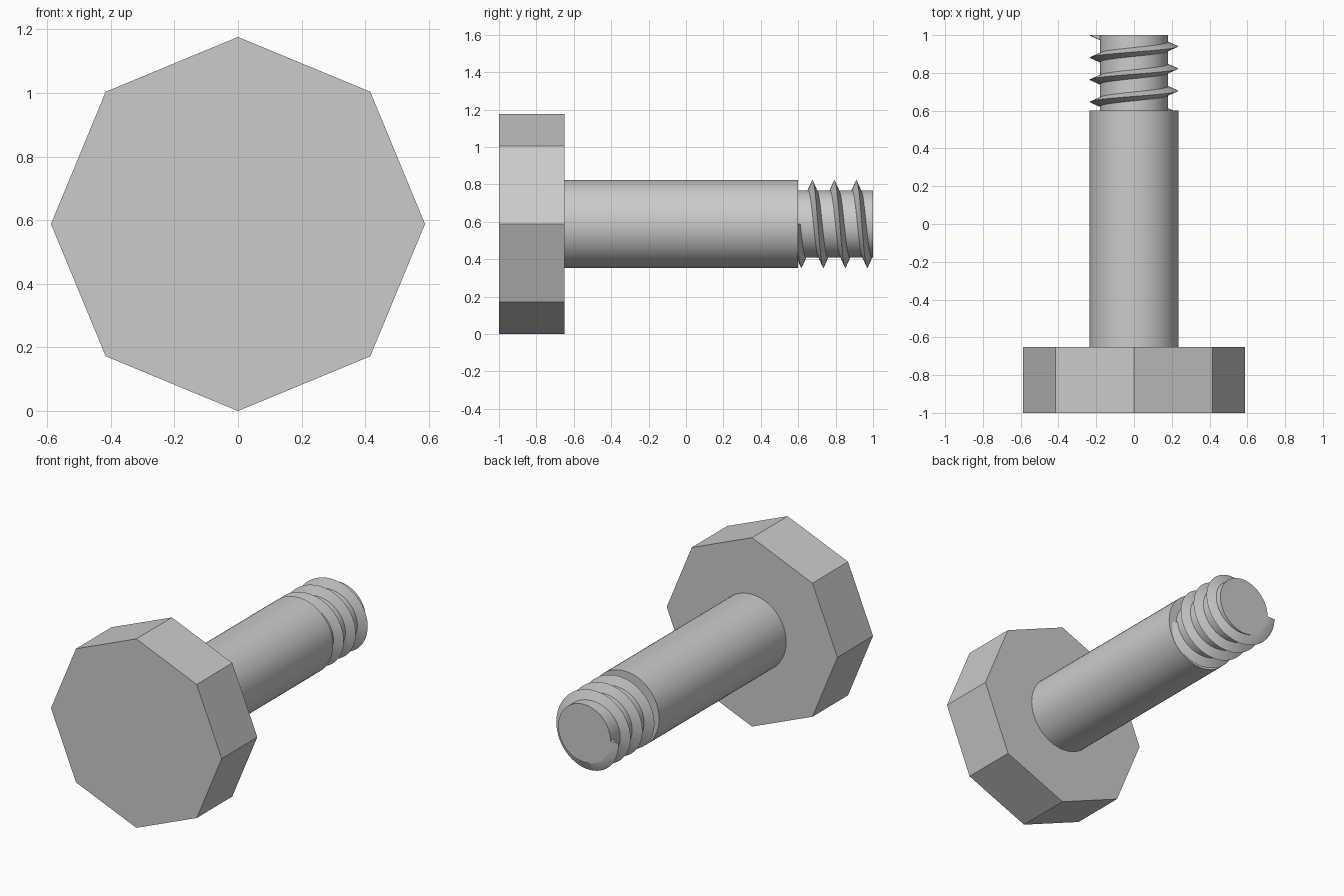
import bpy, bmesh
from math import pi, sin, cos, radians
from mathutils import Matrix

cube = bpy.data.objects.get("Cube")
if cube:
    bpy.data.objects.remove(cube, do_unlink=True)

AXIS_Z = 0.588        # height of the bolt's long axis
SHANK_END = 0.6       # y where the thread begins
TIP = 1.0             # y of the free end
PITCH = 0.1175
TURNS = 3.5

steel = bpy.data.materials.new("grey steel")
steel.use_nodes = True
colour = (0.6, 0.6, 0.6, 1)
steel.diffuse_color = colour
steel.node_tree.nodes["Principled BSDF"].inputs["Base Color"].default_value = colour


def add_part(name, bm):
    """Turn a bmesh into a finished, smooth-by-angle object."""
    bmesh.ops.recalc_face_normals(bm, faces=bm.faces)
    mesh = bpy.data.meshes.new(name)
    bm.to_mesh(mesh)
    bm.free()
    mesh.materials.append(steel)
    obj = bpy.data.objects.new(name, mesh)
    obj.location.z = AXIS_Z
    bpy.context.collection.objects.link(obj)
    bpy.ops.object.select_all(action="DESELECT")
    obj.select_set(True)
    bpy.context.view_layer.objects.active = obj
    bpy.ops.object.shade_smooth_by_angle(angle=radians(30))


def add_prism(name, sides, radius, y0, y1):
    """Closed prism lying along y."""
    bm = bmesh.new()
    place = Matrix.Translation((0, (y0 + y1) / 2, 0)) @ Matrix.Rotation(pi / 2, 4, "X")
    bmesh.ops.create_cone(bm, cap_ends=True, segments=sides, radius1=radius,
                          radius2=radius, depth=y1 - y0, matrix=place)
    add_part(name, bm)


# Octagonal head, plain shank and threaded core
add_prism("head", 8, 0.588, -1, -0.65)
add_prism("shank", 64, 0.235, -0.65, SHANK_END)
add_prism("thread_core", 64, 0.18, SHANK_END, TIP)

# Thread: a triangular profile swept along a helix
profile = [(0.17, -0.028), (0.2345, 0), (0.17, 0.028)]
bm = bmesh.new()
steps = int(64 * TURNS)
rings = []
for i in range(steps + 1):
    turn = TURNS * i / steps
    a = 2 * pi * turn
    y = SHANK_END - 0.0125 + PITCH * turn
    rings.append([bm.verts.new((r * cos(a), y + dy, -r * sin(a))) for r, dy in profile])
for ring, following in zip(rings, rings[1:]):
    for j in range(3):
        k = (j + 1) % 3
        bm.faces.new((ring[j], ring[k], following[k], following[j]))
bm.faces.new(rings[0])
bm.faces.new(rings[-1])

# Trim the thread flush with the tip
cut = bmesh.ops.bisect_plane(bm, geom=bm.verts[:] + bm.edges[:] + bm.faces[:],
                             plane_co=(0, TIP, 0), plane_no=(0, 1, 0), clear_outer=True)
rim = [e for e in cut["geom_cut"] if isinstance(e, bmesh.types.BMEdge)]
bmesh.ops.holes_fill(bm, edges=rim, sides=0)
add_part("thread", bm)
